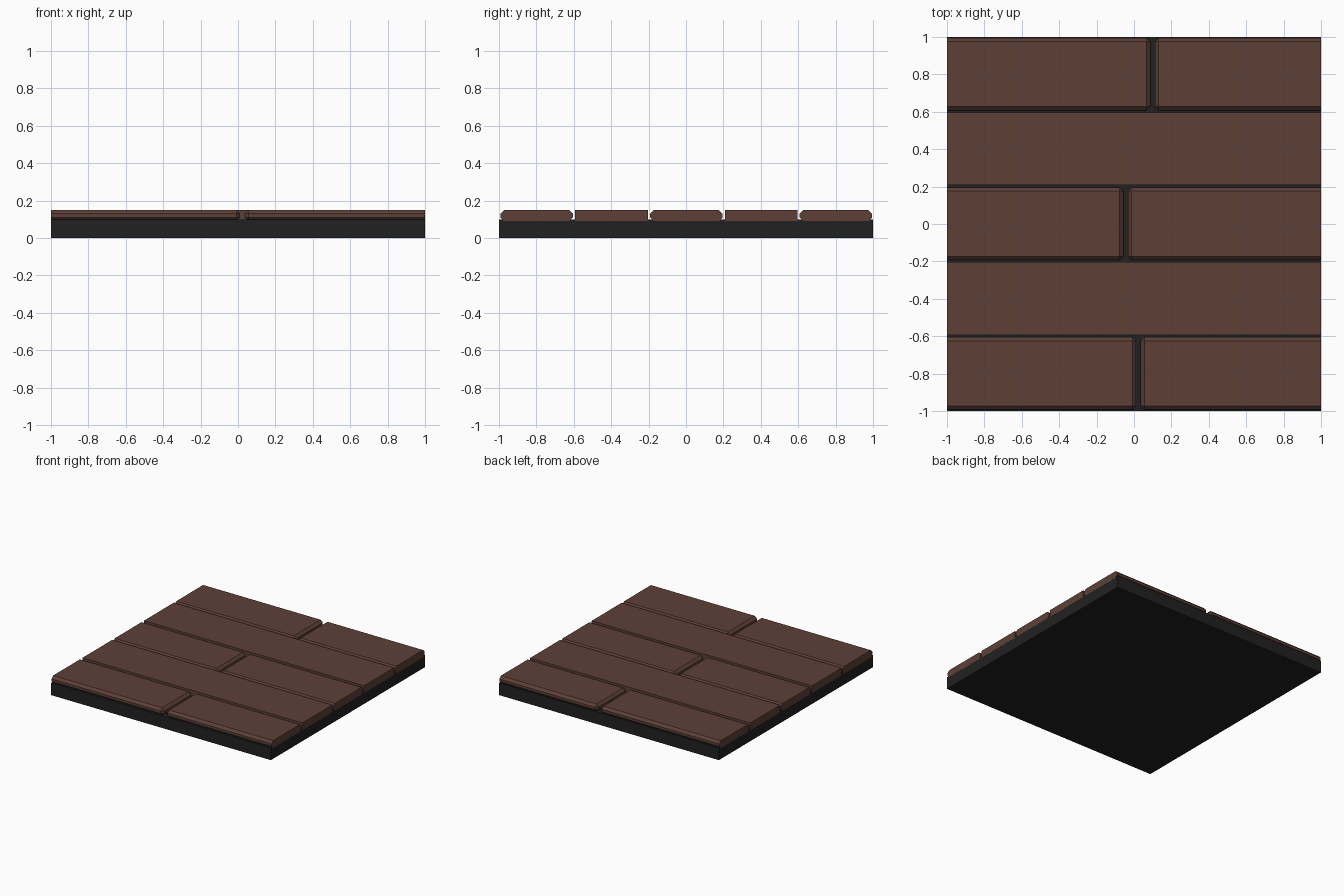
import bpy, bmesh

if "Cube" in bpy.data.objects:
    bpy.data.objects.remove(bpy.data.objects["Cube"])


def material(name, rgb):
    m = bpy.data.materials.new(name)
    m.diffuse_color = (*rgb, 1.0)
    m.use_nodes = True
    m.node_tree.nodes["Principled BSDF"].inputs["Base Color"].default_value = m.diffuse_color
    return m


BROWN = material("brown wood", (0.109, 0.0513, 0.0382))
DARK = material("dark grey", (0.0152, 0.0152, 0.0152))


def box(name, lo, hi, mat, bevel=0.0):
    bm = bmesh.new()
    bmesh.ops.create_cube(bm, size=1)
    for v in bm.verts:
        for i in range(3):
            v.co[i] = hi[i] if v.co[i] > 0 else lo[i]
    if bevel:
        # chamfer everything except the ends cut flush with the tile edge
        edges = [e for e in bm.edges
                 if not all(abs(v.co.x) > 0.99 for v in e.verts)]
        bmesh.ops.bevel(bm, geom=edges, offset=bevel, offset_type='OFFSET',
                        segments=1, profile=0.5, affect='EDGES')
    bmesh.ops.recalc_face_normals(bm, faces=bm.faces)
    me = bpy.data.meshes.new(name)
    bm.to_mesh(me)
    bm.free()
    me.materials.append(mat)
    ob = bpy.data.objects.new(name, me)
    bpy.context.collection.objects.link(ob)
    return ob


# Base slab, a hair inside the plank ends so faces do not coincide
box("base_slab", (-0.9992, -1, 0), (0.9992, 1, 0.10), DARK)

# Five rows of planks; alternate rows are split by a joint
GAP = 0.012
for row, joint in enumerate([0.024, None, -0.045, None, 0.099]):
    y = -0.8 + 0.4 * row + 0.0015
    spans = [(-1, 1)] if joint is None else [(-1, joint - GAP), (joint + GAP, 1)]
    for n, (x0, x1) in enumerate(spans):
        box(f"plank_{row + 1}_{n + 1}", (x0, y - 0.194, 0.09),
            (x1, y + 0.194, 0.15), BROWN, bevel=0.02)
